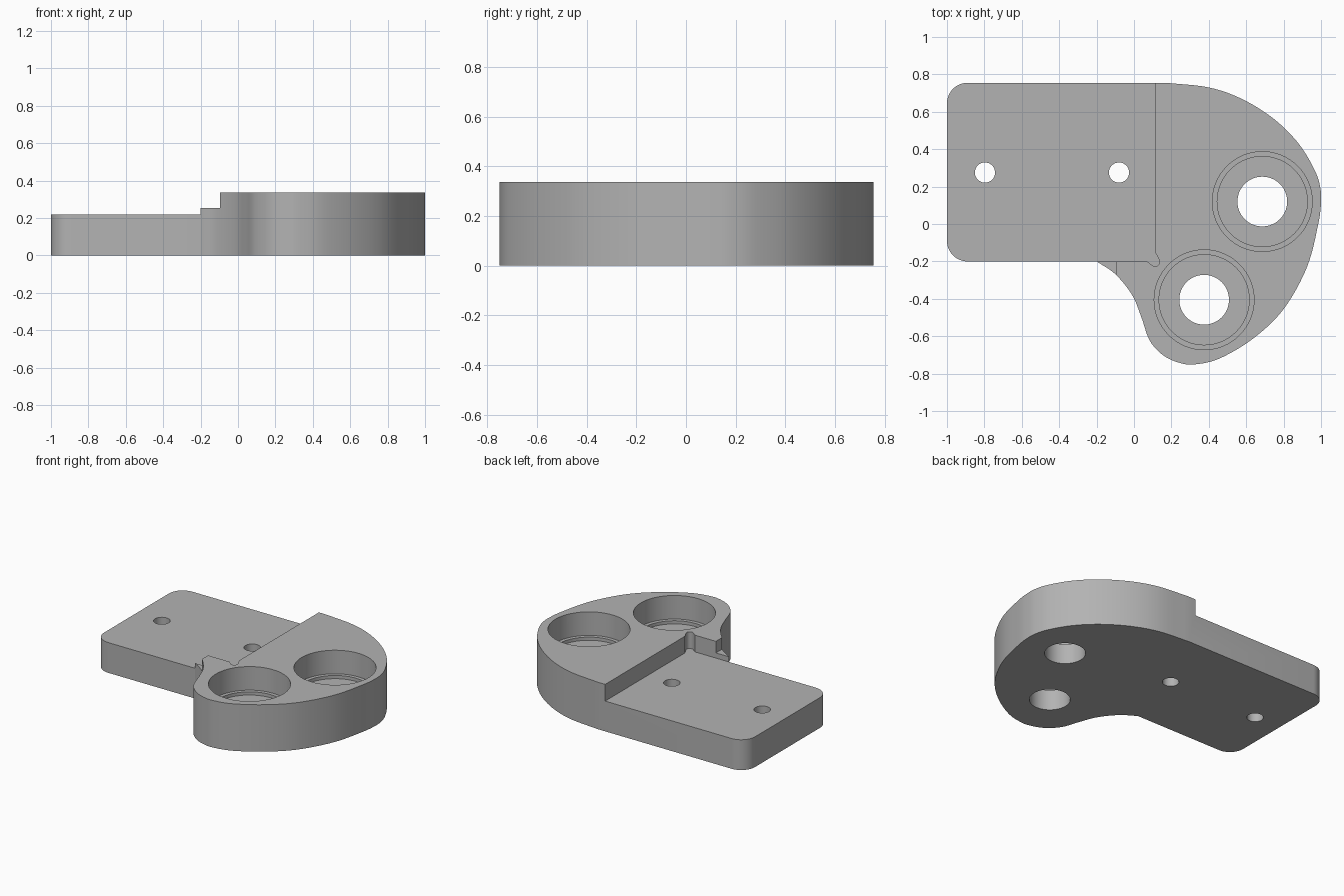
import bpy, bmesh, math
from mathutils import Vector

if "Cube" in bpy.data.objects:
    bpy.data.objects.remove(bpy.data.objects["Cube"], do_unlink=True)

HEIGHT, PLATE_TOP, STEP_TOP = 0.337, 0.217, 0.254
EDGE_X, EDGE_Y = 0.113, -0.2

grey = bpy.data.materials.new("plain grey")
grey.use_nodes = True
colour = (0.45, 0.45, 0.45, 1)
grey.diffuse_color = colour
grey.node_tree.nodes["Principled BSDF"].inputs["Base Color"].default_value = colour


def prism(name, outline, z0, z1):
    """Extrude a closed outline between two heights."""
    bm = bmesh.new()
    face = bm.faces.new([bm.verts.new((x, y, z0)) for x, y in outline])
    ext = bmesh.ops.extrude_face_region(bm, geom=[face])
    top = [v for v in ext["geom"] if isinstance(v, bmesh.types.BMVert)]
    bmesh.ops.translate(bm, verts=top, vec=(0, 0, z1 - z0))
    bmesh.ops.recalc_face_normals(bm, faces=bm.faces)
    mesh = bpy.data.meshes.new(name)
    bm.to_mesh(mesh)
    bm.free()
    mesh.materials.append(grey)
    obj = bpy.data.objects.new(name, mesh)
    bpy.context.collection.objects.link(obj)
    return obj


def arc(cx, cy, r, start, end, n):
    angles = [math.radians(start + (end - start) * i / n) for i in range(n + 1)]
    return [(cx + r * math.cos(a), cy + r * math.sin(a)) for a in angles]


def circle(cx, cy, r, n=64):
    return arc(cx, cy, r, 0, 360, n)[:-1]


def rectangle(x0, y0, x1, y1):
    return [(x0, y0), (x1, y0), (x1, y1), (x0, y1)]


def smooth_path(points, steps=6):
    """Catmull-Rom curve through the points."""
    p = [Vector(q) for q in points]
    p = [p[0] * 2 - p[1]] + p + [p[-1] * 2 - p[-2]]
    path = []
    for a, b, c, d in zip(p, p[1:], p[2:], p[3:]):
        for i in range(steps):
            t = i / steps
            path.append(tuple(0.5 * (2 * b + (c - a) * t + (2 * a - 5 * b + 4 * c - d) * t ** 2
                                     + (3 * b - a - 3 * c + d) * t ** 3)))
    return path + [tuple(p[-2])]


def cut(target, cutter):
    cutter.hide_render = True
    mod = target.modifiers.new("cut", "BOOLEAN")
    mod.operation, mod.solver, mod.object = "DIFFERENCE", "EXACT", cutter
    bpy.context.view_layer.objects.active = target
    bpy.ops.object.modifier_apply(modifier=mod.name)
    bpy.data.objects.remove(cutter, do_unlink=True)


# Body: rounded plate end flowing into the curved head
head = smooth_path([
    (-0.2, -0.2), (-0.1, -0.268), (-0.01, -0.38), (0.04, -0.5), (0.085, -0.625),
    (0.16, -0.705), (0.25, -0.744), (0.33, -0.75), (0.46, -0.718), (0.64, -0.61),
    (0.8, -0.455), (0.925, -0.23), (0.985, 0), (1, 0.12), (0.995, 0.2), (0.965, 0.29),
    (0.88, 0.43), (0.75, 0.56), (0.58, 0.667), (0.4, 0.73), (0.17, 0.755)])
outline = head + arc(-0.89, 0.645, 0.11, 90, 180, 12) + arc(-0.89, -0.09, 0.11, 180, 270, 12)
body = prism("bracket_body", outline, 0, HEIGHT)

# Lowered mounting plate, with a slanted relief notch at its inner corner
cut(body, prism("plate_cutter", rectangle(-1.2, EDGE_Y, EDGE_X, 1), PLATE_TOP, 0.6))
notch = ([(EDGE_X, -0.15)] + arc(EDGE_X, EDGE_Y - 0.003, 0.024, 30, -130, 12)
         + [(0.07, EDGE_Y), (0.07, -0.15)])
cut(body, prism("notch_cutter", notch, PLATE_TOP, 0.6))

# Small step beside the plate
cut(body, prism("step_cutter", rectangle(-0.3, -0.4, -0.097, -0.19), STEP_TOP, 0.6))

# Stepped bearing seats with through holes
for cx, cy in ((0.686, 0.12), (0.375, -0.405)):
    for r, floor in ((0.267, 0.168), (0.241, 0.145), (0.133, -0.1)):
        cut(body, prism("seat_cutter", circle(cx, cy, r), floor, 0.6))

# Screw holes through the plate
for cx in (-0.797, -0.08):
    cut(body, prism("screw_cutter", circle(cx, 0.275, 0.054, 32), -0.1, 0.6))

body.select_set(True)
bpy.context.view_layer.objects.active = body
bpy.ops.object.shade_smooth_by_angle(angle=math.radians(25))
